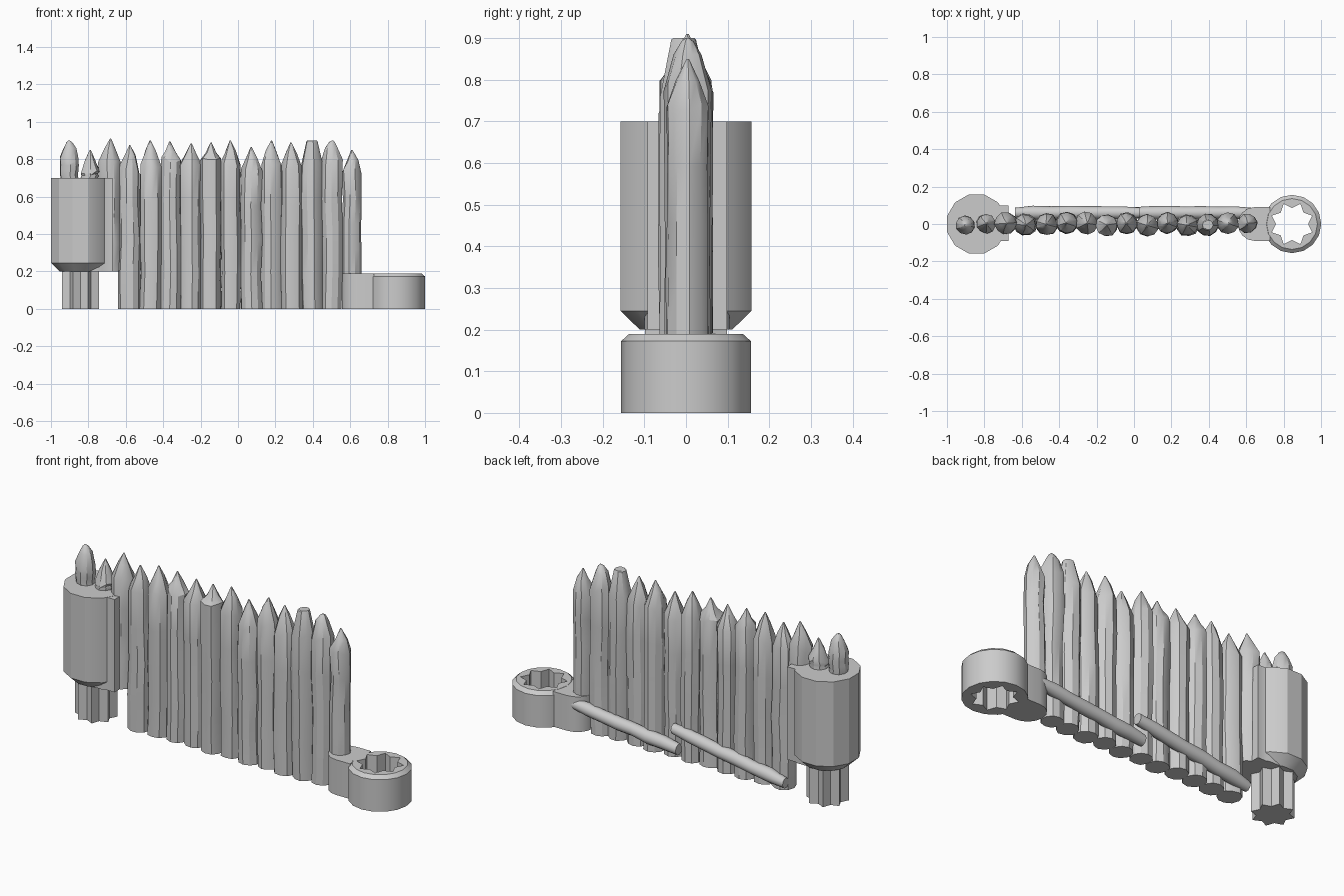
import bpy, bmesh, math, random
from mathutils import Vector

cube = bpy.data.objects.get("Cube")
if cube:
    bpy.data.objects.remove(cube)
random.seed(4)

grey = bpy.data.materials.new("plain_grey")
grey.use_nodes = True
tone = (0.6, 0.6, 0.6, 1)
grey.diffuse_color = tone
grey.node_tree.nodes["Principled BSDF"].inputs["Base Color"].default_value = tone


def loft(name, rings, closed=False, angle=30):
    """Skin a list of equal-length point rings; cap the ends or join them in a loop."""
    bm = bmesh.new()
    loops = [[bm.verts.new(p) for p in ring] for ring in rings]
    n = len(loops[0])
    pairs = list(zip(loops, loops[1:]))
    if closed:
        pairs.append((loops[-1], loops[0]))
    for a, b in pairs:
        for i in range(n):
            j = (i + 1) % n
            bm.faces.new((a[i], a[j], b[j], b[i]))
    if not closed:
        bm.faces.new(loops[0][::-1])
        bm.faces.new(loops[-1])
    bmesh.ops.recalc_face_normals(bm, faces=bm.faces)
    mesh = bpy.data.meshes.new(name)
    bm.to_mesh(mesh)
    bm.free()
    mesh.materials.append(grey)
    obj = bpy.data.objects.new(name, mesh)
    bpy.context.collection.objects.link(obj)
    bpy.ops.object.select_all(action="DESELECT")
    obj.select_set(True)
    bpy.context.view_layer.objects.active = obj
    bpy.ops.object.shade_smooth_by_angle(angle=math.radians(angle))
    return obj


def ring(x, y, z, r, n, inner=None, turn=0.0):
    """Horizontal ring; with an inner radius every other point is pulled in."""
    pts = []
    for i in range(n):
        a = math.tau * i / n + turn
        rad = inner if inner and i % 2 else r
        pts.append(Vector((x + rad * math.cos(a), y + rad * math.sin(a), z)))
    return pts


def extrude(name, outline, z0, z1):
    return loft(name, [[Vector((x, y, z)) for x, y in outline] for z in (z0, z1)])


# Palisade posts with uneven hewn sides
tops = [.90, .85, .91, .875, .90, .895, .885, .89, .90, .865, .90, .89, .90, .90, .85]
STEP = 0.1078
FIRST = -0.90
ROUND, FLAT = (0, 13), 12
for k, top in enumerate(tops):
    x = FIRST + k * STEP
    base = 0.0
    if k < 2:
        base = 0.69
    elif k == 2:
        base = 0.2
    elif k == len(tops) - 1:
        base = 0.18
    y = random.uniform(-0.01, 0.006)
    shoulder = top - random.uniform(0.10, 0.14)
    sides = 10
    turn = random.random()
    wobble = [random.uniform(0.95, 1.06) for _ in range(sides)]
    levels = [base + (shoulder - base) * t / 4 for t in range(5)]
    profile = [(z, random.uniform(0.055, 0.060)) for z in levels]
    if k in (0, 1, len(tops) - 1):
        profile = [(z, r * 0.86) for z, r in profile]
    if k in ROUND:
        profile += [(top - 0.04, 0.034), (top - 0.008, 0.015), (top, 0.004)]
    elif k == FLAT:
        profile += [(top - 0.004, 0.029), (top, 0.025)]
    else:
        profile += [(top - 0.055, 0.029), (top, 0.003)]
    rings = []
    for i, (z, r) in enumerate(profile):
        dx = random.uniform(-0.004, 0.004)
        pts = ring(x + dx, y, z, r, sides, turn=turn)
        centre = Vector((x + dx, y, z))
        pts = [centre + (p - centre) * w * random.uniform(0.97, 1.03)
               for p, w in zip(pts, wobble)]
        if i == 4:
            for p in pts:
                p.z += random.uniform(-0.02, 0.02)
        rings.append(pts)
    loft(f"post_{k + 1:02d}", rings)


# Two slanted rails behind the posts
def rail(name, start, end):
    start, end = Vector(start), Vector(end)
    rings = []
    steps = 7
    for s in range(steps + 1):
        c = start.lerp(end, s / steps)
        c.z += random.uniform(-0.003, 0.003)
        r = random.uniform(0.033, 0.038) * (0.8 if s in (0, steps) else 1)
        rings.append([c + Vector((0, r * math.cos(a), r * math.sin(a)))
                      for a in (math.tau * i / 10 for i in range(10))])
    loft(name, rings, angle=40)


rail("left_rail", (0.63, 0.060, 0.14), (0.0, 0.060, 0.06))
rail("right_rail", (0.03, 0.060, 0.165), (-0.635, 0.060, 0.05))

# Bastion block with bevelled underside and a neck to the wall
BX = -0.842
SECT = 12
half = math.pi / SECT
loft("bastion_block", [ring(BX, 0, 0.2, 0.115, SECT, turn=half),
                       ring(BX, 0, 0.245, 0.163, SECT, turn=half),
                       ring(BX, 0, 0.7, 0.163, SECT, turn=half)])
extrude("bastion_neck", [(-0.80, -0.1), (-0.735, -0.1), (-0.72, -0.092), (-0.67, -0.092),
                         (-0.67, 0.098), (-0.72, 0.098), (-0.735, 0.105), (-0.80, 0.105)],
        0.2, 0.699)

# Star peg below the block
POINTS = 16
eighth = math.pi / 8
loft("star_peg", [ring(BX, 0, z, 0.106, POINTS, 0.078, eighth) for z in (0, 0.21)])

# Star socket ring with bevelled top rim
SX = 0.845
loft("star_socket", [ring(SX, 0, 0, 0.156, POINTS, turn=eighth),
                     ring(SX, 0, 0.172, 0.156, POINTS, turn=eighth),
                     ring(SX, 0, 0.19, 0.136, POINTS, turn=eighth),
                     ring(SX, 0, 0.19, 0.117, POINTS, 0.086, eighth),
                     ring(SX, 0, 0, 0.117, POINTS, 0.086, eighth)], closed=True)

# Round-ended arm joining the socket to the wall
arm = [(0.645 - 0.09 * math.sin(a), 0.09 * math.cos(a))
       for a in (math.pi * i / 8 for i in range(9))]
extrude("socket_arm", arm + [(0.728, -0.09), (0.728, 0.09)], 0, 0.189)
